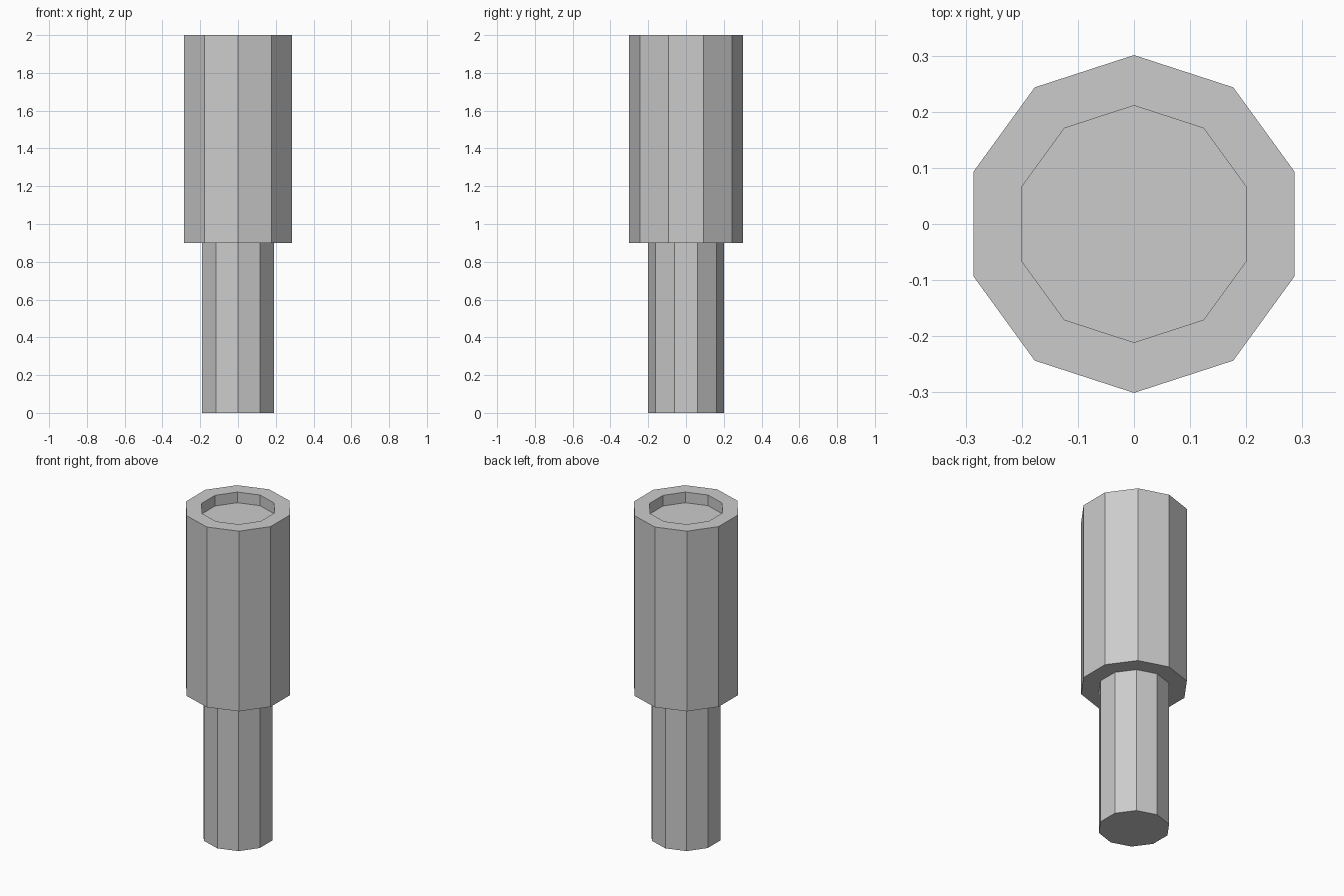
import bpy
import bmesh
from math import pi, sin, cos

if "Cube" in bpy.data.objects:
    bpy.data.objects.remove(bpy.data.objects["Cube"])

SIDES = 10


def lathe(name, profile):
    """Ten-sided turned solid from (radius, z) points, capped at both ends."""
    bm = bmesh.new()
    rings = []
    for r, z in profile:
        rings.append([bm.verts.new((r * cos(pi / 2 + 2 * pi * i / SIDES),
                                    r * sin(pi / 2 + 2 * pi * i / SIDES), z))
                      for i in range(SIDES)])
    for a, b in zip(rings, rings[1:]):
        for i in range(SIDES):
            j = (i + 1) % SIDES
            bm.faces.new((a[i], a[j], b[j], b[i]))
    bm.faces.new(rings[0][::-1])
    bm.faces.new(rings[-1])
    bmesh.ops.recalc_face_normals(bm, faces=bm.faces)
    mesh = bpy.data.meshes.new(name)
    bm.to_mesh(mesh)
    bm.free()
    obj = bpy.data.objects.new(name, mesh)
    bpy.context.collection.objects.link(obj)
    return obj


# Narrow lower stem, stepped wide barrel, and shallow recess in the top
lathe("stepped_barrel", [
    (0.20, 0.0), (0.20, 0.90),
    (0.301, 0.90), (0.301, 2.0),
    (0.211, 2.0), (0.211, 1.935),
])
